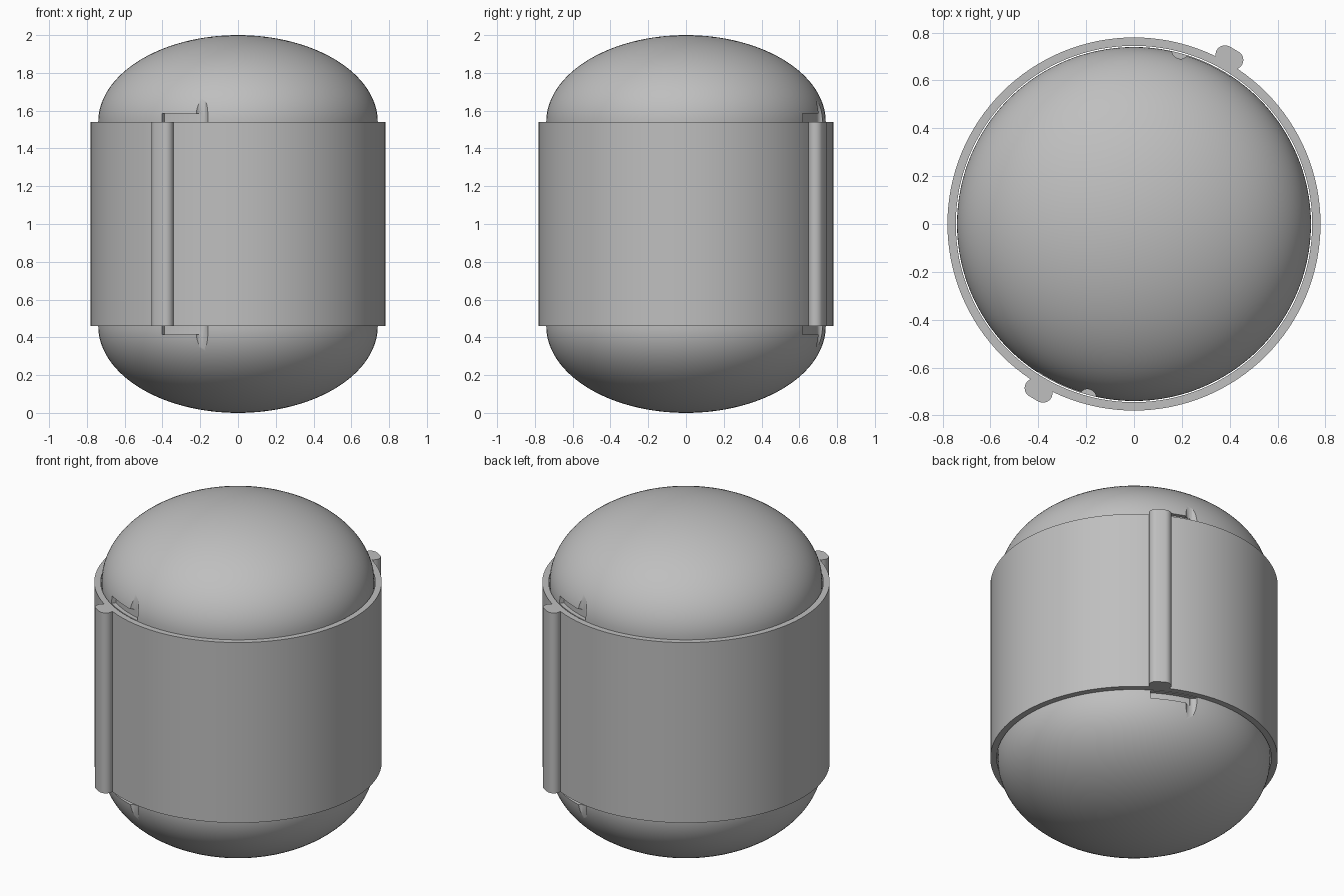
import bpy, bmesh
from math import sin, cos, pi, radians

cube = bpy.data.objects.get("Cube")
if cube:
    bpy.data.objects.remove(cube, do_unlink=True)

SEGMENTS = 128
BODY_R, DOME_H = 0.74, 0.46
BAND_IN, BAND_OUT = 0.745, 0.78
LOW, HIGH = 0.46, 1.54

grey = bpy.data.materials.new("plain grey")
grey.use_nodes = True
colour = (0.52, 0.52, 0.52, 1)
grey.diffuse_color = colour
grey.node_tree.nodes["Principled BSDF"].inputs["Base Color"].default_value = colour


def finish(name, bm):
    bmesh.ops.recalc_face_normals(bm, faces=bm.faces)
    mesh = bpy.data.meshes.new(name)
    bm.to_mesh(mesh)
    bm.free()
    mesh.materials.append(grey)
    obj = bpy.data.objects.new(name, mesh)
    bpy.context.collection.objects.link(obj)
    return obj


def select(obj):
    bpy.ops.object.select_all(action='DESELECT')
    obj.select_set(True)
    bpy.context.view_layer.objects.active = obj


def smooth(obj):
    select(obj)
    bpy.ops.object.shade_smooth_by_angle(angle=radians(30))


def lathe(name, profile, closed=False):
    bm = bmesh.new()
    verts = [bm.verts.new((r, 0, z)) for r, z in profile]
    edges = [bm.edges.new(p) for p in zip(verts, verts[1:])]
    if closed:
        edges.append(bm.edges.new((verts[-1], verts[0])))
    bmesh.ops.spin(bm, geom=verts + edges, cent=(0, 0, 0), axis=(0, 0, 1),
                   angle=2 * pi, steps=SEGMENTS)
    bmesh.ops.remove_doubles(bm, verts=bm.verts, dist=0.0001)
    return finish(name, bm)


def prism(name, outline, z0, z1):
    bm = bmesh.new()
    base = bm.faces.new([bm.verts.new((x, y, z0)) for x, y in outline])
    top = bmesh.ops.extrude_face_region(bm, geom=[base])["geom"]
    moved = [v for v in top if isinstance(v, bmesh.types.BMVert)]
    bmesh.ops.translate(bm, verts=moved, vec=(0, 0, z1 - z0))
    return finish(name, bm)


def polar(r, degrees):
    # angle runs from the front towards the model's right
    a = radians(degrees)
    return -r * sin(a), -r * cos(a)


def circle(centre, r, start=0, sweep=360, steps=32):
    return [(centre[0] + r * cos(radians(start + sweep * i / steps)),
             centre[1] + r * sin(radians(start + sweep * i / steps)))
            for i in range(steps)]


# Capsule body: two elliptical domes joined by a straight wall
arc = [i * pi / 2 / 32 for i in range(33)]
lower = [(BODY_R * sin(a), LOW - DOME_H * cos(a)) for a in arc]
upper = [(r, 2 - z) for r, z in reversed(lower)]
body = lathe("capsule_body", lower + upper)

# Twist-lock grooves, two at each end
cutters = []
for turn in (0, 180):
    slot = [polar(0.715, 15 + turn + i * 1.8) for i in range(11)]
    slot += [polar(0.80, 33 + turn - i * 1.8) for i in range(11)]
    notch = circle(polar(0.752, 15 + turn), 0.036)
    for outline, depth in ((slot, 0.045), (notch, 0.25)):
        cutters.append(prism("groove_cutter", outline, HIGH, HIGH + depth))
        cutters.append(prism("groove_cutter", outline, LOW - depth, LOW))

for cutter in cutters:
    cutter.hide_render = True
    mod = body.modifiers.new("groove", 'BOOLEAN')
    mod.operation = 'DIFFERENCE'
    mod.solver = 'EXACT'
    mod.object = cutter
    select(body)
    bpy.ops.object.modifier_apply(modifier=mod.name)
for cutter in cutters:
    bpy.data.objects.remove(cutter, do_unlink=True)
smooth(body)

# Outer band
band = lathe("outer_band", [(BAND_IN, LOW), (BAND_OUT, LOW),
                            (BAND_OUT, HIGH), (BAND_IN, HIGH)], closed=True)
smooth(band)

# Rounded grip ridges on opposite sides of the band
for name, turn in (("front_ridge", 0), ("back_ridge", 180)):
    mid = 29.8 + turn
    # two rounded ends joined into one flattened outline
    near, far = polar(0.803, mid - 1.5), polar(0.803, mid + 1.5)
    outline = circle(near, 0.04, -mid - 90, 180, 17)
    outline = [p for p in outline]
    outline += [(2 * 0.5 * (near[0] + far[0]) - x, near[1] + far[1] - y)
                for x, y in outline]
    # turn the outline so its long side follows the band
    cx, cy = (near[0] + far[0]) / 2, (near[1] + far[1]) / 2
    start = circle(near, 0.04, -mid - 90, 181, 18)
    end = circle(far, 0.04, 90 - mid, 181, 18)
    ridge = prism(name, start + end, LOW, HIGH)
    smooth(ridge)
